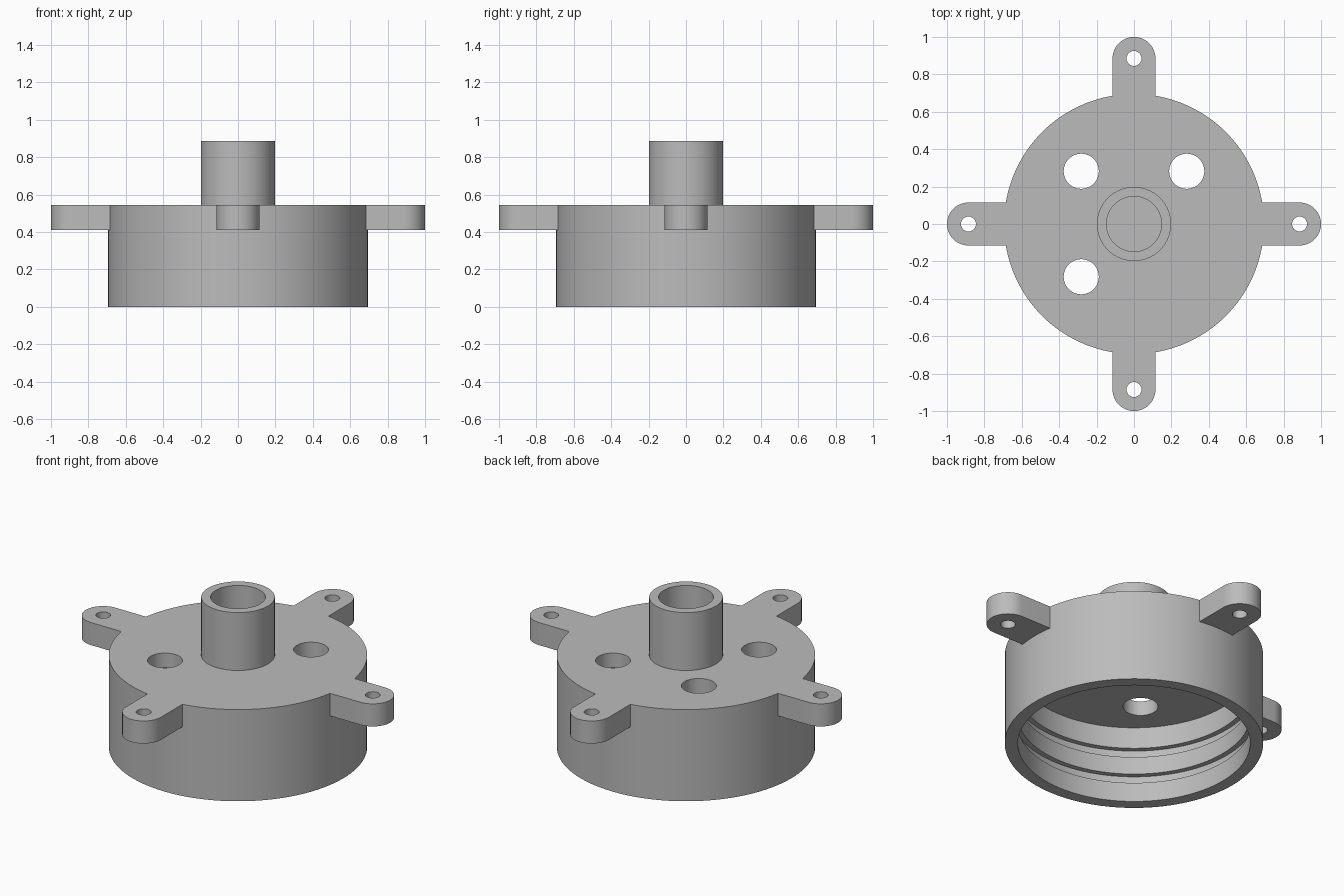
import bpy, bmesh, math
from mathutils import Matrix, Vector

SEGMENTS = 128
TOP, CEILING, STEM_TOP = 0.544, 0.457, 0.888
TAB_BOTTOM, TAB_HALF, TAB_CENTRE = 0.41, 0.115, 0.885

cube = bpy.data.objects.get("Cube")
if cube:
    bpy.data.objects.remove(cube, do_unlink=True)

grey = bpy.data.materials.new("plain grey")
grey.use_nodes = True
grey.diffuse_color = (0.5, 0.5, 0.5, 1)
grey.node_tree.nodes["Principled BSDF"].inputs["Base Color"].default_value = (0.5, 0.5, 0.5, 1)


def make_object(name, bm):
    bmesh.ops.recalc_face_normals(bm, faces=bm.faces[:])
    mesh = bpy.data.meshes.new(name)
    bm.to_mesh(mesh)
    bm.free()
    mesh.materials.append(grey)
    obj = bpy.data.objects.new(name, mesh)
    bpy.context.collection.objects.link(obj)
    return obj


def lathe(name, profile):
    """Spin an (r, z) profile, starting and ending on the axis, around z."""
    bm = bmesh.new()
    verts = [bm.verts.new((r, 0, z)) for r, z in profile]
    edges = [bm.edges.new(pair) for pair in zip(verts, verts[1:])]
    bmesh.ops.spin(bm, geom=verts + edges, cent=(0, 0, 0), axis=(0, 0, 1),
                   angle=2 * math.pi, steps=SEGMENTS)
    bmesh.ops.remove_doubles(bm, verts=bm.verts[:], dist=0.0001)
    return make_object(name, bm)


def tab(name, angle):
    """Round-ended mounting ear, rooted inside the cup wall."""
    root = 0.65
    outline = [(root, -TAB_HALF)]
    for i in range(33):
        a = -math.pi / 2 + math.pi * i / 32
        outline.append((TAB_CENTRE + TAB_HALF * math.cos(a), TAB_HALF * math.sin(a)))
    outline.append((root, TAB_HALF))
    bm = bmesh.new()
    face = bm.faces.new([bm.verts.new((x, y, TAB_BOTTOM)) for x, y in outline])
    side = bmesh.ops.extrude_face_region(bm, geom=[face])["geom"]
    moved = [v for v in side if isinstance(v, bmesh.types.BMVert)]
    bmesh.ops.translate(bm, verts=moved, vec=(0, 0, TOP - TAB_BOTTOM))
    bmesh.ops.rotate(bm, verts=bm.verts[:], matrix=Matrix.Rotation(angle, 3, "Z"))
    return make_object(name, bm)


def drill(name, x, y, radius):
    """Upright cylinder that cuts a hole through the top plate."""
    bm = bmesh.new()
    bmesh.ops.create_cone(bm, cap_ends=True, segments=48, radius1=radius, radius2=radius,
                          depth=0.4, matrix=Matrix.Translation((x, y, 0.5)))
    cutter = make_object(name, bm)
    cutter.hide_render = True
    return cutter


def combine(target, tool, operation):
    mod = target.modifiers.new(tool.name, "BOOLEAN")
    mod.operation, mod.solver, mod.object = operation, "EXACT", tool
    bpy.context.view_layer.objects.active = target
    bpy.ops.object.modifier_apply(modifier=mod.name)
    bpy.data.objects.remove(tool, do_unlink=True)


# Cup with a blind tubular stem and two grooves inside the wall
inner, groove = 0.625, 0.655
profile = [(0, TOP), (0.147, TOP), (0.147, STEM_TOP), (0.198, STEM_TOP), (0.198, TOP),
           (0.695, TOP), (0.695, 0), (inner, 0)]
for low in (0.115, 0.275):
    high = low + 0.055
    profile += [(inner, low), (groove, low), (groove, high), (inner, high)]
profile += [(inner, CEILING), (0, CEILING)]
cap = lathe("flanged_cap", profile)

# Four mounting tabs with screw holes
for i in range(4):
    angle = i * math.pi / 2
    combine(cap, tab("mounting_tab", angle), "UNION")
    spot = Matrix.Rotation(angle, 3, "Z") @ Vector((TAB_CENTRE, 0, 0))
    combine(cap, drill("screw_hole", spot.x, spot.y, 0.04), "DIFFERENCE")

# Three larger holes through the top plate
for sx, sy in ((1, 1), (-1, 1), (-1, -1)):
    combine(cap, drill("port_hole", 0.282 * sx, 0.282 * sy, 0.094), "DIFFERENCE")

# Smooth curved walls, crisp edges
bpy.ops.object.select_all(action="DESELECT")
cap.select_set(True)
bpy.context.view_layer.objects.active = cap
bpy.ops.object.shade_smooth_by_angle(angle=math.radians(30))
